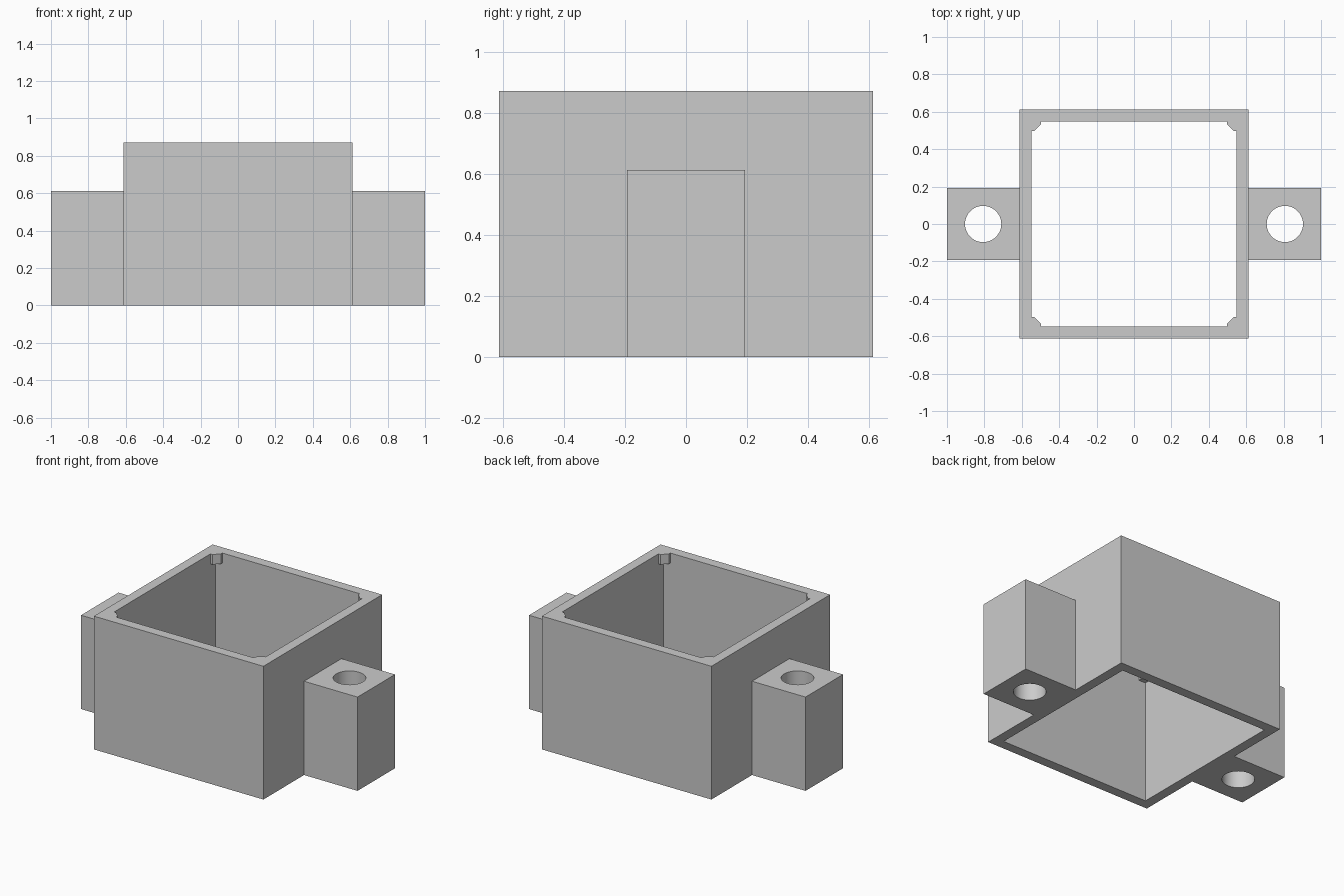
import bpy
import bmesh
import math
from mathutils import Matrix

if "Cube" in bpy.data.objects:
    bpy.data.objects.remove(bpy.data.objects["Cube"], do_unlink=True)

OUTER, INNER, HEIGHT = 0.613, 0.548, 0.871
LUG_HALF, LUG_TOP = 0.1935, 0.613
HOLE_X, HOLE_R = 0.8065, 0.097
TAB, TAB_SIDE, TAB_DEPTH = 0.497, 0.533, 0.065
MARGIN = 0.1

grey = bpy.data.materials.new("plain_grey")
grey.use_nodes = True
colour = (0.6, 0.6, 0.6, 1)
grey.diffuse_color = colour
grey.node_tree.nodes["Principled BSDF"].inputs["Base Color"].default_value = colour


def prism(name, outline, z0, z1):
    """Extrude a flat outline from z0 to z1."""
    bm = bmesh.new()
    base = bm.faces.new([bm.verts.new((x, y, z0)) for x, y in outline])
    top = bmesh.ops.extrude_face_region(bm, geom=[base])["geom"]
    verts = [v for v in top if isinstance(v, bmesh.types.BMVert)]
    bmesh.ops.translate(bm, vec=(0, 0, z1 - z0), verts=verts)
    bmesh.ops.recalc_face_normals(bm, faces=bm.faces[:])
    mesh = bpy.data.meshes.new(name)
    bm.to_mesh(mesh)
    bm.free()
    mesh.materials.append(grey)
    obj = bpy.data.objects.new(name, mesh)
    bpy.context.collection.objects.link(obj)
    return obj


def rectangle(x0, x1, y0, y1):
    return [(x0, y0), (x1, y0), (x1, y1), (x0, y1)]


def combine(target, part, operation):
    """Apply a boolean and discard the part used."""
    mod = target.modifiers.new(operation.lower(), "BOOLEAN")
    mod.operation, mod.solver, mod.object = operation, "EXACT", part
    bpy.context.view_layer.objects.active = target
    bpy.ops.object.modifier_apply(modifier=mod.name)
    bpy.data.objects.remove(part, do_unlink=True)


# Square housing with a mounting lug on each side
housing = prism("housing", rectangle(-OUTER, OUTER, -OUTER, OUTER), 0, HEIGHT)
for side in (-1, 1):
    x0, x1 = sorted((side * (INNER + 0.03), side))
    lug = prism("mounting_lug", rectangle(x0, x1, -LUG_HALF, LUG_HALF), 0, LUG_TOP)
    combine(housing, lug, "UNION")

# Open cavity through the housing
cavity = prism("cavity", rectangle(-INNER, INNER, -INNER, INNER), -MARGIN, HEIGHT + MARGIN)
combine(housing, cavity, "DIFFERENCE")

# Round screw holes through the lugs
angles = [math.tau * i / 48 for i in range(48)]
for side in (-1, 1):
    circle = [(side * HOLE_X + HOLE_R * math.cos(a), HOLE_R * math.sin(a)) for a in angles]
    combine(housing, prism("screw_hole", circle, -MARGIN, HEIGHT), "DIFFERENCE")

# Chamfered tabs in the four upper corners, sunk slightly into the walls
ROOT = INNER + 0.02
tab_outline = [(ROOT, ROOT), (TAB, ROOT), (TAB, TAB_SIDE), (TAB_SIDE, TAB), (ROOT, TAB)]
for quarter in range(4):
    tab = prism("corner_tab", tab_outline, HEIGHT - TAB_DEPTH, HEIGHT)
    tab.data.transform(Matrix.Rotation(quarter * math.pi / 2, 4, "Z"))
    combine(housing, tab, "UNION")

# Smooth bores, crisp edges everywhere else
bpy.ops.object.select_all(action="DESELECT")
housing.select_set(True)
bpy.context.view_layer.objects.active = housing
bpy.ops.object.shade_smooth_by_angle(angle=math.radians(30))
